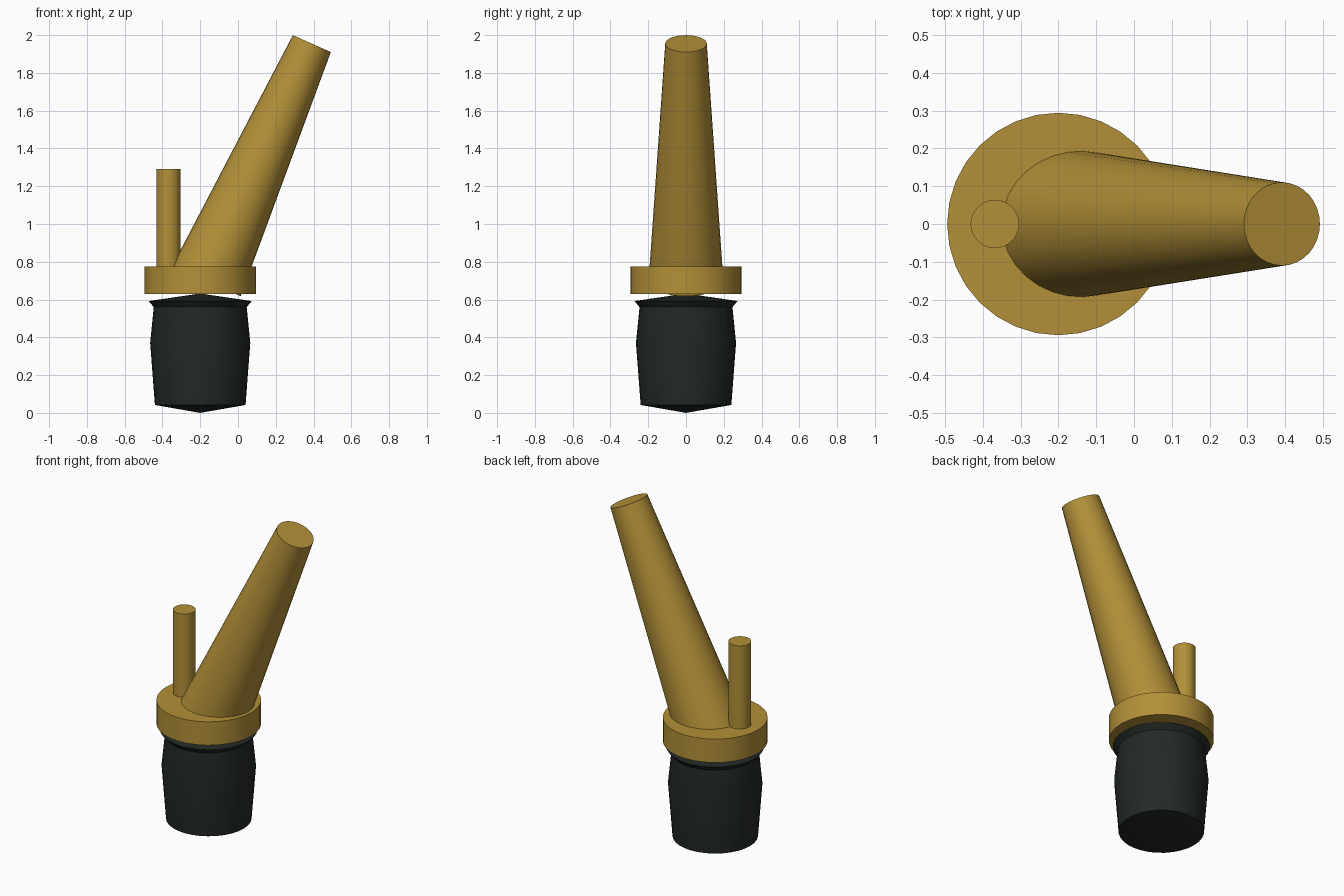
import bpy, bmesh, math
from mathutils import Vector

if "Cube" in bpy.data.objects:
    bpy.data.objects.remove(bpy.data.objects["Cube"])

SIDES = 32
AXIS_X = -0.2


def material(name, rgb):
    m = bpy.data.materials.new(name)
    m.diffuse_color = (*rgb, 1)
    m.use_nodes = True
    m.node_tree.nodes["Principled BSDF"].inputs["Base Color"].default_value = m.diffuse_color
    return m


def finish(ob, mat, angle=30):
    ob.data.materials.append(mat)
    bpy.ops.object.select_all(action='DESELECT')
    ob.select_set(True)
    bpy.context.view_layer.objects.active = ob
    bpy.ops.object.shade_smooth_by_angle(angle=math.radians(angle))


def rod(name, start, end, r1, r2, mat):
    """Straight or tapered rod between two points."""
    a, b = Vector(start), Vector(end)
    bpy.ops.mesh.primitive_cone_add(vertices=SIDES, radius1=r1, radius2=r2,
                                    depth=(b - a).length, location=(a + b) / 2)
    ob = bpy.context.object
    ob.name = name
    tilt = math.atan2(b.x - a.x, b.z - a.z)
    ob.rotation_euler = (0, tilt, 0)
    finish(ob, mat)


def lathe(name, profile, x, mat):
    """Spin an (r, z) profile around a vertical axis."""
    bm = bmesh.new()
    verts = [bm.verts.new((r, 0, z)) for r, z in profile]
    edges = [bm.edges.new(p) for p in zip(verts, verts[1:])]
    bmesh.ops.spin(bm, geom=verts + edges, cent=(0, 0, 0), axis=(0, 0, 1),
                   angle=2 * math.pi, steps=SIDES, use_duplicate=False)
    bmesh.ops.remove_doubles(bm, verts=bm.verts, dist=1e-4)
    bmesh.ops.recalc_face_normals(bm, faces=bm.faces)
    me = bpy.data.meshes.new(name)
    bm.to_mesh(me)
    bm.free()
    ob = bpy.data.objects.new(name, me)
    ob.location.x = x
    bpy.context.collection.objects.link(ob)
    finish(ob, mat)


gold = material("brass", (0.45, 0.28, 0.04))
dark = material("dark_rubber", (0.016, 0.022, 0.018))

# Dark bulging base with a flared lip
lathe("base_body", [(0, 0), (0.24, 0.042), (0.265, 0.37), (0.246, 0.56),
                    (0.273, 0.592), (0, 0.632)], AXIS_X, dark)

# Collar, tilted tapered spout and upright vent pipe
rod("collar", (AXIS_X, 0, 0.63), (AXIS_X, 0, 0.775), 0.294, 0.294, gold)
rod("spout", (-0.167, 0, 0.698), (0.391, 0, 1.955), 0.198, 0.11, gold)
rod("vent_pipe", (-0.368, 0, 0.68), (-0.368, 0, 1.29), 0.064, 0.064, gold)
